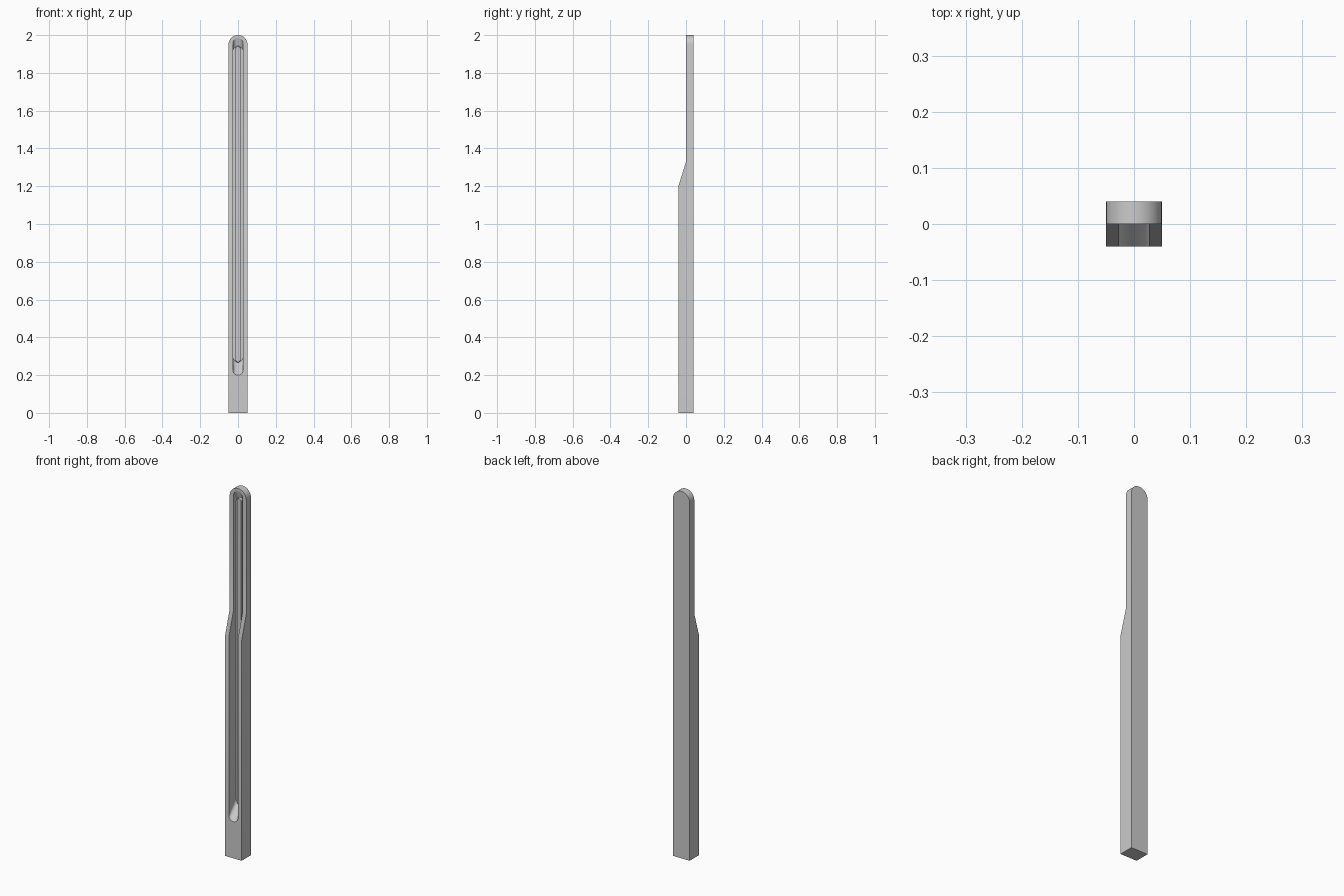
import bpy, bmesh, math

if "Cube" in bpy.data.objects:
    bpy.data.objects.remove(bpy.data.objects["Cube"])


def loft(name, ring_a, ring_b):
    """Closed solid between two matching rings of points."""
    bm = bmesh.new()
    a = [bm.verts.new(p) for p in ring_a]
    b = [bm.verts.new(p) for p in ring_b]
    bm.faces.new(a)
    bm.faces.new(b[::-1])
    for i in range(len(a)):
        j = (i + 1) % len(a)
        bm.faces.new((a[j], a[i], b[i], b[j]))
    bmesh.ops.recalc_face_normals(bm, faces=bm.faces[:])
    mesh = bpy.data.meshes.new(name)
    bm.to_mesh(mesh)
    bm.free()
    obj = bpy.data.objects.new(name, mesh)
    bpy.context.collection.objects.link(obj)
    return obj


def arch(r, y, z0, z1, round_bottom=True, n=16):
    """Upright outline at depth y with a round top and a round or square foot."""
    pts = [(r * math.cos(math.pi * i / n), y, z1 - r + r * math.sin(math.pi * i / n))
           for i in range(n + 1)]
    if round_bottom:
        pts += [(-r * math.cos(math.pi * i / n), y, z0 + r - r * math.sin(math.pi * i / n))
                for i in range(n + 1)]
    else:
        pts += [(-r, y, z0), (r, y, z0)]
    return pts


def select_only(obj):
    bpy.ops.object.select_all(action='DESELECT')
    obj.select_set(True)
    bpy.context.view_layer.objects.active = obj


def cut(target, cutter):
    mod = target.modifiers.new("cut", 'BOOLEAN')
    mod.operation = 'DIFFERENCE'
    mod.solver = 'EXACT'
    mod.object = cutter
    select_only(target)
    bpy.ops.object.modifier_apply(modifier=mod.name)
    bpy.data.objects.remove(cutter, do_unlink=True)


grey = bpy.data.materials.new("light grey")
grey.diffuse_color = (0.6, 0.6, 0.6, 1)
grey.use_nodes = True
grey.node_tree.nodes["Principled BSDF"].inputs["Base Color"].default_value = grey.diffuse_color

# post: bar with a rounded top
post = loft("post", arch(0.05, -0.04, 0, 2, False), arch(0.05, 0.04, 0, 2, False))

# thinner upper half with a sloped shoulder
side = [(-0.04, 1.2), (0, 1.33), (0, 2.1), (-0.1, 2.1), (-0.1, 1.2)]
cut(post, loft("shoulder_cutter", [(-0.1, y, z) for y, z in side],
               [(0.1, y, z) for y, z in side]))

# long groove with scooped ends
cut(post, loft("groove_cutter", arch(0.027, -0.06, 0.177, 2.1),
               arch(0.027, 0.022, 0.27, 1.94)))

# low rounded rail on the groove floor
rail = loft("groove_rail", arch(0.012, 0.01, 0.27, 1.94), arch(0.014, 0.024, 0.265, 1.945))

for obj in (post, rail):
    obj.data.materials.clear()
    obj.data.materials.append(grey)
    select_only(obj)
    bpy.ops.object.shade_smooth_by_angle(angle=math.radians(30))
